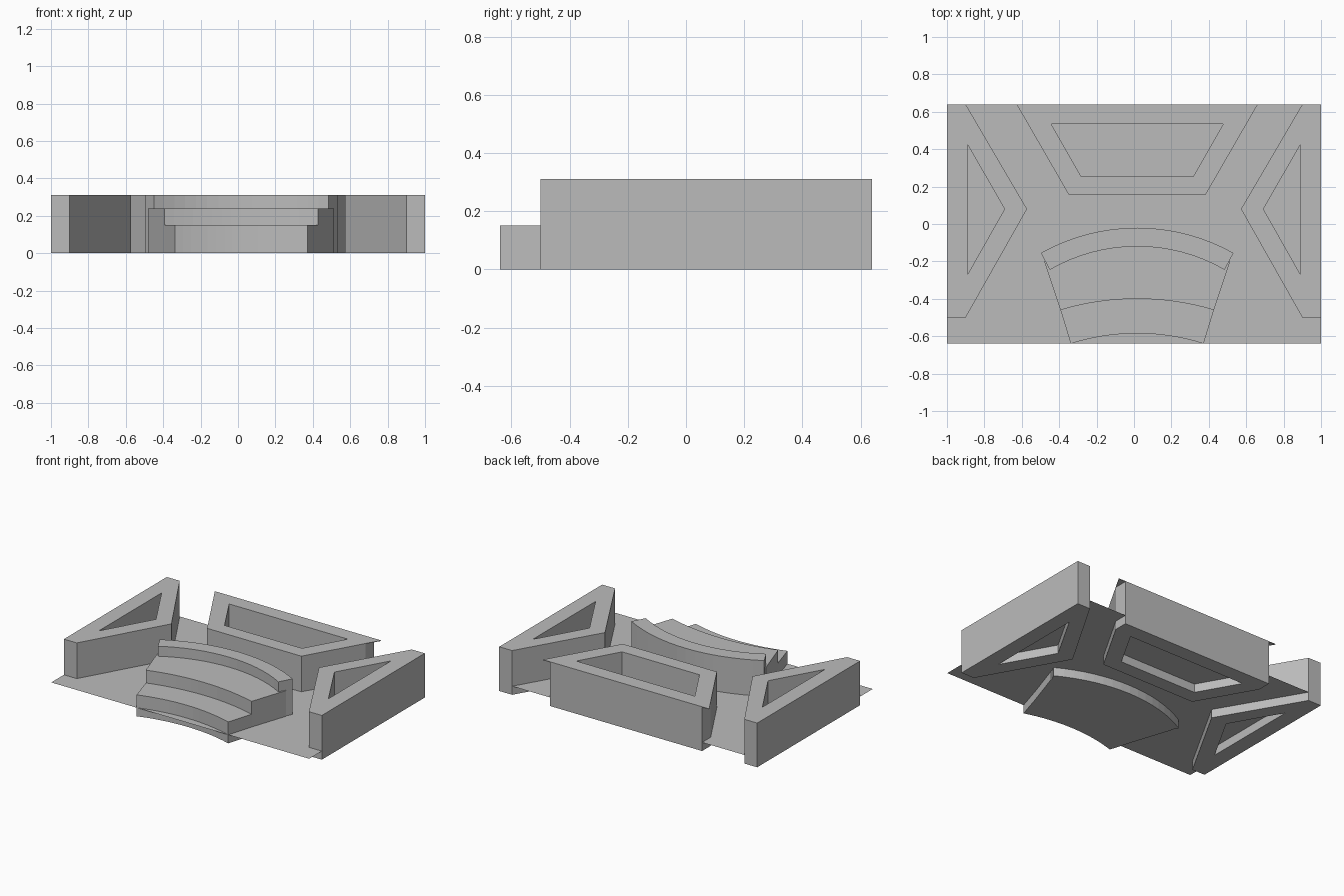
import bpy, bmesh
from math import sin, cos, asin

cube = bpy.data.objects.get("Cube")
if cube:
    bpy.data.objects.remove(cube)

HEIGHT = 0.31
FLOOR_Z = 0.06
MID_X = 0.017

grey = bpy.data.materials.new("plain grey")
grey.use_nodes = True
grey.diffuse_color = (0.5, 0.5, 0.5, 1)
grey.node_tree.nodes["Principled BSDF"].inputs["Base Color"].default_value = (0.5, 0.5, 0.5, 1)


def finish(name, bm):
    bmesh.ops.recalc_face_normals(bm, faces=bm.faces[:])
    mesh = bpy.data.meshes.new(name)
    bm.to_mesh(mesh)
    bm.free()
    mesh.materials.append(grey)
    obj = bpy.data.objects.new(name, mesh)
    bpy.context.collection.objects.link(obj)
    return obj


def prism(name, outline, z0, z1, hole=None):
    """Extrude an outline upward, optionally with a hole through it."""
    bm = bmesh.new()
    edges = []
    for loop in [outline] + ([hole] if hole else []):
        verts = [bm.verts.new((x, y, z0)) for x, y in loop]
        edges += [bm.edges.new((a, b)) for a, b in zip(verts, verts[1:] + verts[:1])]
    if hole:
        bmesh.ops.triangle_fill(bm, edges=edges, use_beauty=True, normal=(0, 0, 1))
    else:
        bm.faces.new(verts)
    base = bm.faces[:]
    top = bmesh.ops.extrude_face_region(bm, geom=base, use_keep_orig=True)
    bmesh.ops.translate(bm, vec=(0, 0, z1 - z0),
                        verts=[g for g in top["geom"] if isinstance(g, bmesh.types.BMVert)])
    bmesh.ops.dissolve_limit(bm, angle_limit=0.01, verts=bm.verts[:], edges=bm.edges[:])
    return finish(name, bm)


def arc(half, end_y, apex_y, steps=16):
    """Points left to right along a shallow arc bulging to the back."""
    rise = apex_y - end_y
    r = (half * half + rise * rise) / (2 * rise)
    a = asin(half / r)
    angles = [-a + 2 * a * i / steps for i in range(steps + 1)]
    return [(MID_X + r * sin(t), apex_y - r + r * cos(t)) for t in angles]


def centred(points):
    """Complete a symmetric outline from its +x half, listed front to back."""
    return [(MID_X + x, y) for x, y in points] + [(MID_X - x, y) for x, y in reversed(points)]


# Thin floor sheet
bm = bmesh.new()
bm.faces.new([bm.verts.new((x, y, FLOOR_Z)) for x, y in
              ((-1, -0.64), (1, -0.64), (1, 0.64), (-1, 0.64))])
finish("floor_sheet", bm)

# Wedge-shaped frames on both sides
for name, s in (("left_frame", 1), ("right_frame", -1)):
    prism(name,
          [(s * x, y) for x, y in ((1, -0.5), (0.9, -0.5), (0.572, 0.08), (0.9, 0.64), (1, 0.64))],
          0, HEIGHT,
          [(s * x, y) for x, y in ((0.89, -0.27), (0.692, 0.08), (0.89, 0.425))])

# Trapezoid frame at the back, with thin overhanging tips on top
prism("back_frame", centred([(0.365, 0.155), (0.59, 0.545), (0.59, 0.64)]), 0, HEIGHT,
      centred([(0.3, 0.255), (0.46, 0.535)]))
for name, s in (("left_tip", 1), ("right_tip", -1)):
    prism(name, [(MID_X + s * x, y) for x, y in ((0.59, 0.545), (0.645, 0.64), (0.59, 0.64))],
          HEIGHT - 0.004, HEIGHT)

# Curved stepped tiers: each runs between a front and a back arc
tier_arcs = [(0.355, -0.64, -0.585), (0.41, -0.46, -0.4), (0.467, -0.245, -0.12)]
back_arcs = [tier_arcs[1], (0.497, -0.2, -0.07), (0.515, -0.155, -0.02)]
tops = [0.15, 0.24, HEIGHT]
for name, front, back, top in zip(("low_step", "middle_step", "high_step"),
                                  tier_arcs, back_arcs, tops):
    prism(name, arc(*front) + arc(*back)[::-1], 0, top)
